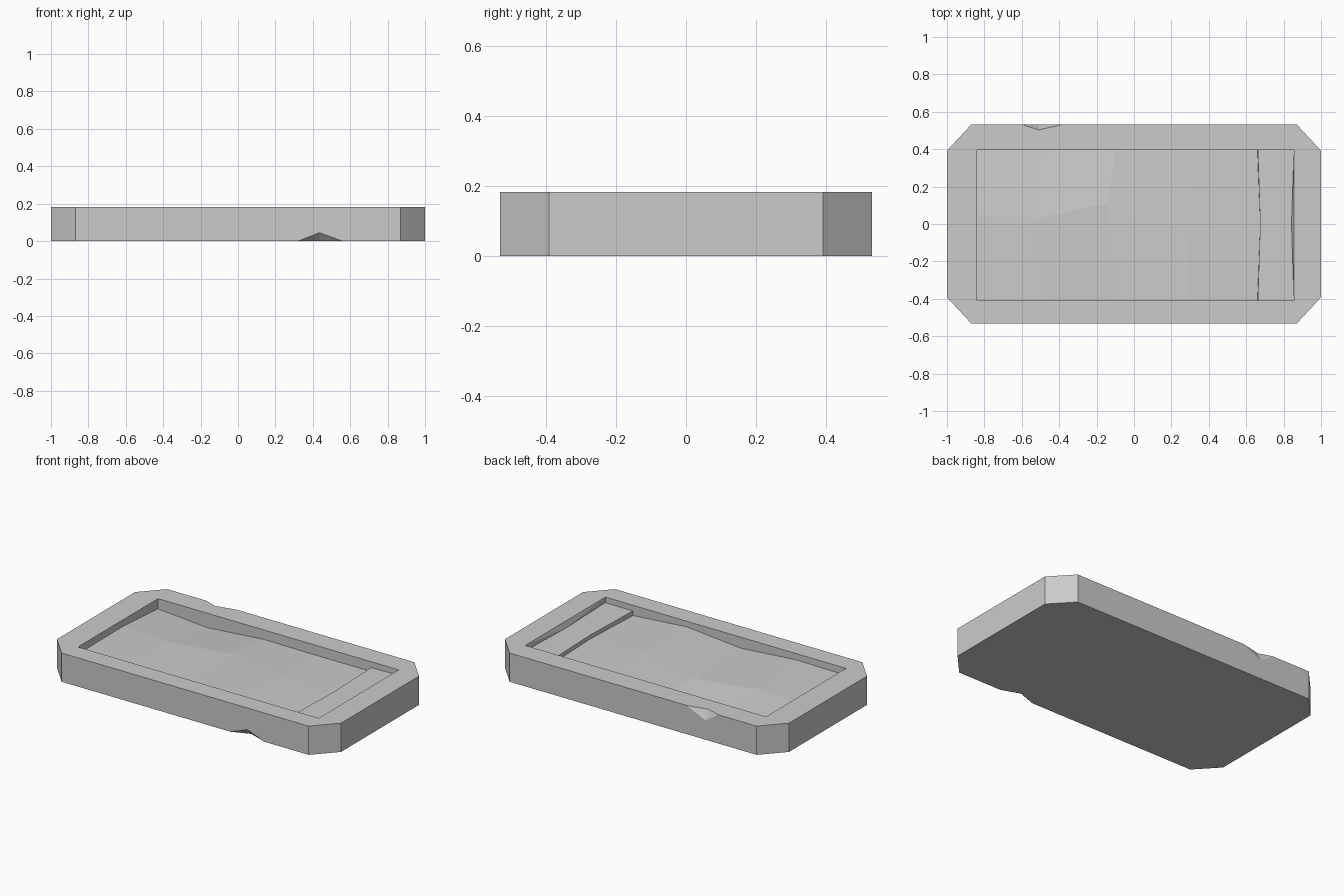
import bpy
import bmesh

cube = bpy.data.objects.get("Cube")
if cube:
    bpy.data.objects.remove(cube, do_unlink=True)

HEIGHT = 0.183

stone = bpy.data.materials.new("grey stone")
stone.use_nodes = True
stone.diffuse_color = (0.6, 0.6, 0.6, 1)
stone.node_tree.nodes["Principled BSDF"].inputs["Base Color"].default_value = (0.6, 0.6, 0.6, 1)

bm = bmesh.new()


def vert(x, y, z):
    return bm.verts.new((x, y, z))


def loop_edges(loop):
    """Closed ring of edges through the given vertices."""
    edges = []
    for a, b in zip(loop, loop[1:] + loop[:1]):
        edges.append(bm.edges.get((a, b)) or bm.edges.new((a, b)))
    return edges


# Octagonal outline, counter-clockwise, starting at the front edge
outline = [(-0.87, -0.532), (0.87, -0.532), (1, -0.392), (1, 0.392),
           (0.87, 0.532), (-0.87, 0.532), (-1, 0.392), (-1, -0.392)]
low = [vert(x, y, 0) for x, y in outline]
top = [vert(x, y, HEIGHT) for x, y in outline]

# Chip in the lower front edge: two ends, inner point, point on the side
front_chip = [vert(0.32, -0.532, 0), vert(0.56, -0.532, 0),
              vert(0.435, -0.487, 0), vert(0.435, -0.532, 0.045)]
# Chip in the upper back edge
back_chip = [vert(-0.38, 0.532, HEIGHT), vert(-0.6, 0.532, HEIGHT),
             vert(-0.51, 0.503, HEIGHT), vert(-0.51, 0.532, 0.122)]

for a, b, inner, side in (front_chip, back_chip):
    bm.faces.new((a, inner, side))
    bm.faces.new((inner, b, side))

# Outer sides, with the chips cut into the front and back
for i in range(8):
    j = (i + 1) % 8
    lower, upper = [low[i], low[j]], [top[j], top[i]]
    if i == 0:
        a, b, inner, side = front_chip
        lower[1:1] = [a, side, b]
    if i == 4:
        a, b, inner, side = back_chip
        lower, upper = [low[i], low[j]], [top[j], b, side, a, top[i]]
    bm.faces.new(lower + upper)

# Underside
a, b, inner, side = front_chip
bm.faces.new([low[0], a, inner, b] + low[1:])

# Flat rim between the outline and the recess
a, b, inner, side = back_chip
outer_ring = top[:5] + [a, inner, b] + top[5:]
recess = [vert(x, y, HEIGHT) for x, y in
          ((-0.84, -0.41), (0.855, -0.41), (0.855, 0.395), (-0.84, 0.395))]
bmesh.ops.triangle_fill(bm, use_beauty=True,
                        edges=loop_edges(outer_ring) + loop_edges(recess))

# Uneven recess floor, then a step up to the shelf.
# Each column: x at the ends, x in the middle, middle y, depths front to back
columns = [
    (-0.84, -0.84, 0.05, (0.045, 0.042, 0.065)),
    (-0.49, -0.52, 0.03, (0.04, 0.05, 0.092)),
    (-0.1, -0.14, 0.11, (0.07, 0.053, 0.06)),
    (0.28, 0.3, 0.0, (0.036, 0.047, 0.063)),
    (0.66, 0.675, 0.0, (0.065, 0.062, 0.062)),
    (0.662, 0.675, 0.0, (0.037, 0.037, 0.037)),
    (0.855, 0.842, 0.0, (0.035, 0.035, 0.035)),
]
floor = []
for end_x, mid_x, mid_y, depths in columns:
    spots = ((end_x, -0.41), (mid_x, mid_y), (end_x, 0.395))
    floor.append([vert(x, y, HEIGHT - d) for (x, y), d in zip(spots, depths)])

for left, right in zip(floor, floor[1:]):
    for r in range(2):
        bm.faces.new((left[r], right[r], right[r + 1], left[r + 1]))

# Recess walls
bm.faces.new([recess[0], recess[1]] + [c[0] for c in reversed(floor)])
bm.faces.new([recess[2], recess[3]] + [c[2] for c in floor])
bm.faces.new([recess[3], recess[0]] + floor[0])
right_end = floor[-1]
bm.faces.new((recess[1], right_end[1], right_end[0]))
bm.faces.new((recess[1], recess[2], right_end[1]))
bm.faces.new((recess[2], right_end[2], right_end[1]))

bmesh.ops.recalc_face_normals(bm, faces=bm.faces[:])
mesh = bpy.data.meshes.new("stone_basin")
bm.to_mesh(mesh)
bm.free()
mesh.materials.append(stone)
basin = bpy.data.objects.new("stone_basin", mesh)
bpy.context.scene.collection.objects.link(basin)
